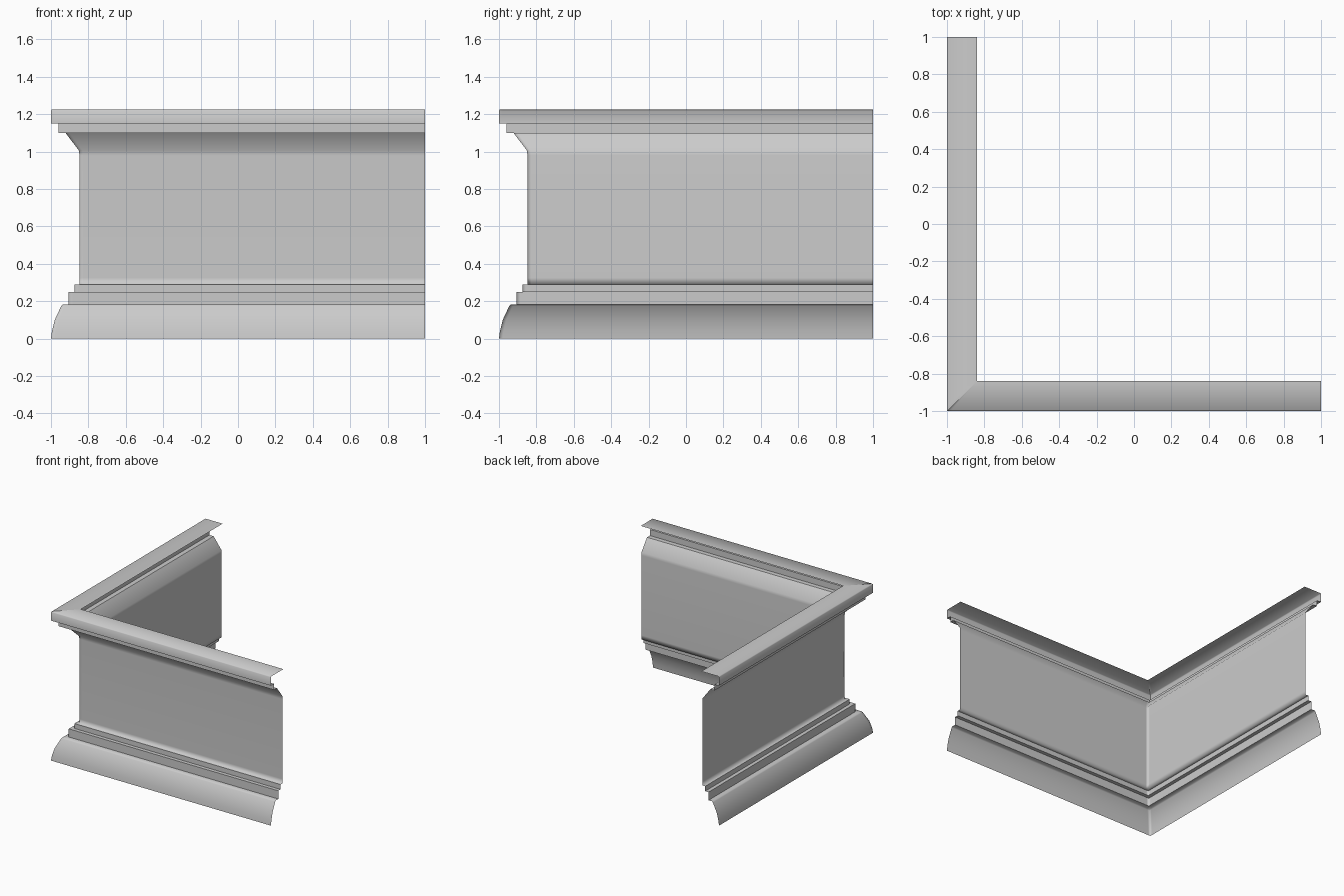
import bpy
import bmesh

cube = bpy.data.objects.get("Cube")
if cube:
    bpy.data.objects.remove(cube, do_unlink=True)

mat = bpy.data.materials.new("light_grey_plaster")
mat.use_nodes = True
grey = (0.6, 0.6, 0.6, 1)
mat.diffuse_color = grey
mat.node_tree.nodes["Principled BSDF"].inputs["Base Color"].default_value = grey

# Moulding profile: distance outward, height, sharp edge
base = [(1, 0, 0), (.995, .04, 0), (.98, .10, 0), (.945, .175, 0), (.938, .183, 0)]
steps = [(.905, .183, 1), (.905, .25, 1), (.875, .25, 1), (.875, .29, 1)]
wall = [(.848, .29, 0), (.848, .325, 0), (.848, .98, 0), (.85, 1.005, 0), (.922, 1.10, 1)]
cap = [(.96, 1.10, 1), (.96, 1.15, 1), (1, 1.15, 1), (1, 1.218, 0), (.995, 1.225, 0), (.84, 1.225, 0)]
profile = base + steps + wall + cap


def sweep_corner(name, points, support=.02):
    """Sweep an open profile along an L path with a mitred corner."""
    bm = bmesh.new()
    rows = []
    for d, z, sharp in points:
        path = [(1, -d), (support - d, -d), (-d, -d), (-d, support - d), (-d, 1)]
        rows.append([bm.verts.new((x, y, z)) for x, y in path])
    for low, high in zip(rows, rows[1:]):
        for i in range(len(low) - 1):
            face = bm.faces.new((low[i], high[i], high[i + 1], low[i + 1]))
            face.smooth = True
    # Crisp lines along the steps
    for row, (d, z, sharp) in zip(rows, points):
        if sharp:
            for a, b in zip(row, row[1:]):
                bm.edges.get((a, b)).smooth = False
    # Crisp mitre on the cap fascia
    for low, high in zip(rows, rows[1:]):
        if low[2].co.z > 1.09:
            bm.edges.get((low[2], high[2])).smooth = False
    mesh = bpy.data.meshes.new(name)
    bm.to_mesh(mesh)
    bm.free()
    mesh.materials.append(mat)
    obj = bpy.data.objects.new(name, mesh)
    bpy.context.collection.objects.link(obj)
    return obj


sweep_corner("corner_wall_moulding", profile)
